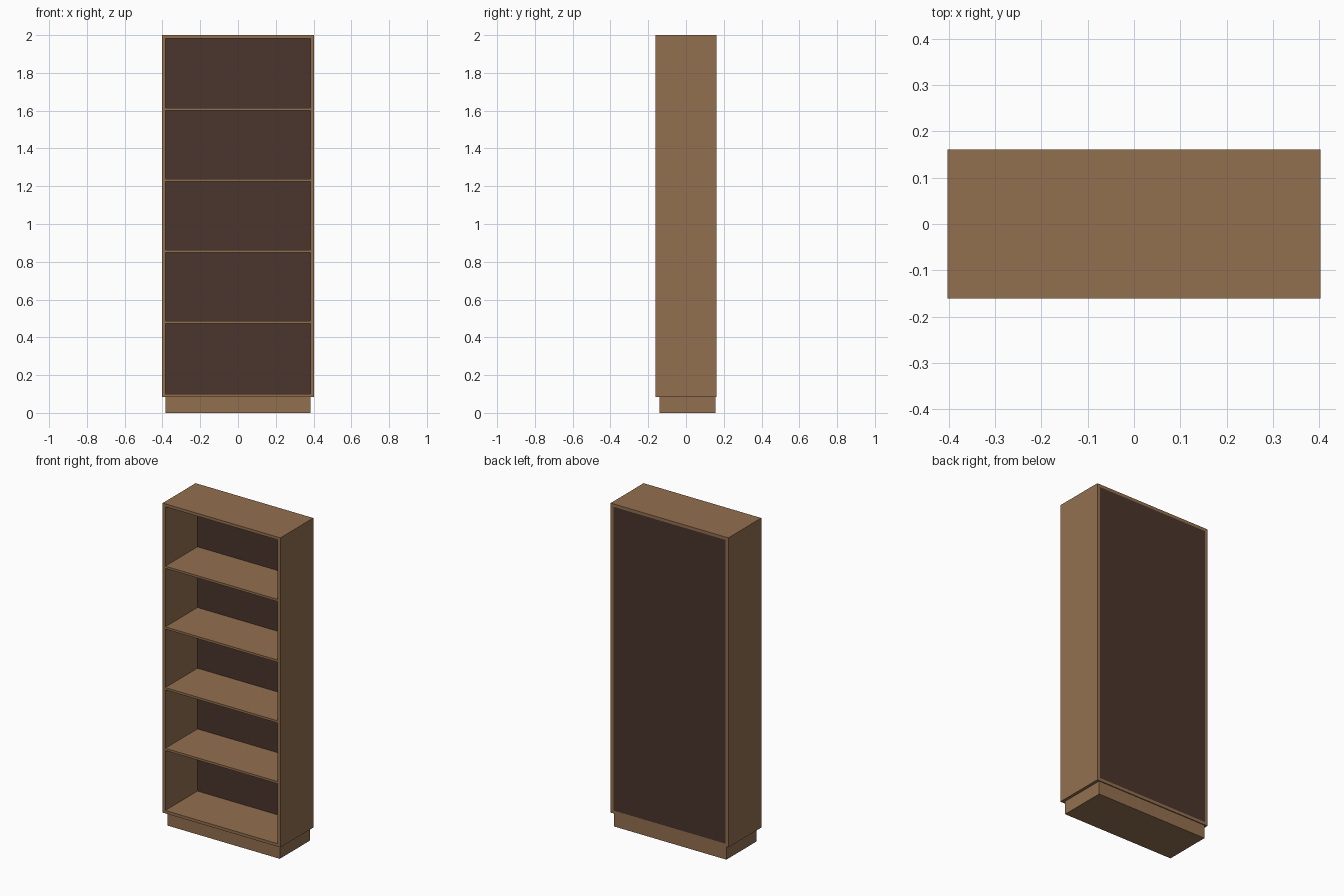
import bpy

if "Cube" in bpy.data.objects:
    bpy.data.objects.remove(bpy.data.objects["Cube"])

W, D = 0.403, 0.161        # half width, half depth
Z0, Z1 = 0.083, 2.0        # case bottom and top
T, TS = 0.018, 0.014       # case board and shelf thickness
BACK = 0.008               # back panel thickness


def material(name, rgb):
    m = bpy.data.materials.new(name)
    m.diffuse_color = (*rgb, 1.0)
    m.use_nodes = True
    m.node_tree.nodes["Principled BSDF"].inputs["Base Color"].default_value = m.diffuse_color
    return m


wood = material("warm brown wood", (0.290, 0.163, 0.079))
dark = material("dark brown panel", (0.069, 0.036, 0.026))


def box(name, lo, hi, mat):
    """Axis-aligned box between two corners."""
    bpy.ops.mesh.primitive_cube_add(size=1)
    o = bpy.context.object
    o.name = name
    for v in o.data.vertices:
        v.co = [(a + b) / 2 + c * (b - a) for a, b, c in zip(lo, hi, v.co)]
    o.data.materials.append(mat)
    return o


# Sides
for s, label in ((-1, "left"), (1, "right")):
    xs = sorted((s * W, s * (W - T)))
    box(label + "_side", (xs[0], -D, Z0), (xs[1], D, Z1), wood)

# Top and bottom boards
xi = W - T
box("top_board", (-xi, -D, Z1 - T), (xi, D, Z1), wood)
box("bottom_board", (-xi, -D, Z0), (xi, D, Z0 + T), wood)

# Back panel, flush with the rear of the case
box("back_panel", (-xi, D - BACK, Z0 + T), (xi, D, Z1 - T), dark)

# Four evenly spaced shelves
for i in range(4):
    z = 0.479 + 0.376 * i
    box(f"shelf_{i + 1}", (-xi, -D, z - TS / 2), (xi, D - BACK, z + TS / 2), wood)

# Recessed plinth
box("plinth", (-xi, -D + 0.02, 0), (xi, D - 0.006, Z0), wood)
